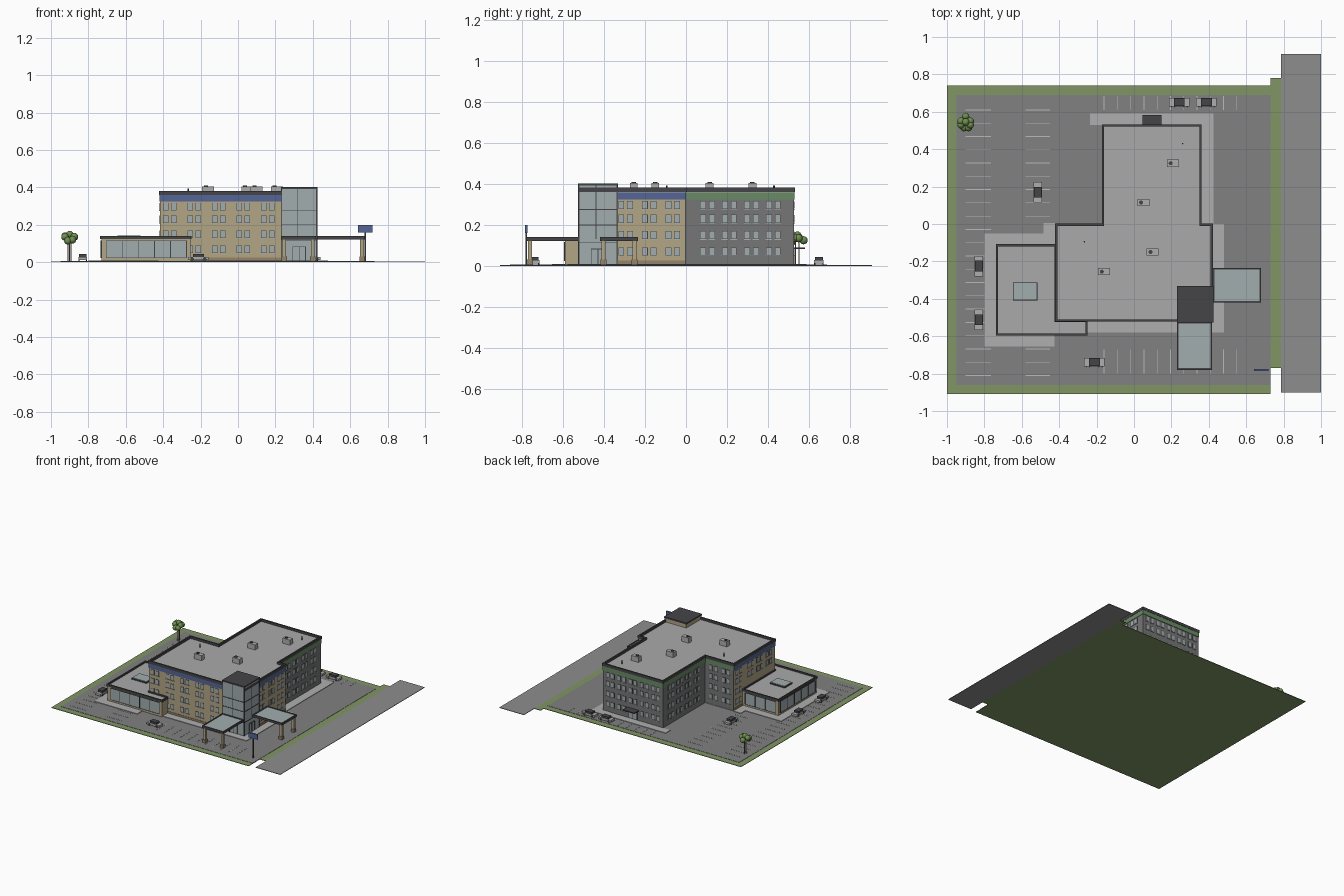
import bpy, bmesh, math
from mathutils import Vector, Matrix

if "Cube" in bpy.data.objects:
    bpy.data.objects.remove(bpy.data.objects["Cube"])

MATS = {}
COL = dict(tan=(.45, .38, .24), brown=(.30, .23, .14), grass=(.22, .30, .13), asphalt=(.22, .22, .22),
           walk=(.43, .43, .43), road=(.27, .27, .27), blue=(.09, .13, .30), green=(.14, .26, .13),
           glass=(.36, .42, .43), dark=(.06, .06, .065), wall=(.18, .18, .185), line=(.5, .5, .5),
           leaf=(.16, .27, .08), roof=(.40, .40, .40))


def finish(name, bm, col):
    me = bpy.data.meshes.new(name)
    bmesh.ops.recalc_face_normals(bm, faces=bm.faces)
    bm.to_mesh(me)
    bm.free()
    if col not in MATS:
        MATS[col] = bpy.data.materials.new(col)
        MATS[col].diffuse_color = (*COL[col], 1)
    me.materials.append(MATS[col])
    ob = bpy.data.objects.new(name, me)
    bpy.context.collection.objects.link(ob)
    return ob


def boxes(name, lst, col):
    """Many boxes (x0,x1,y0,y1,z0,z1) in one object."""
    bm = bmesh.new()
    for x0, x1, y0, y1, z0, z1 in lst:
        m = Matrix.Translation(((x0 + x1) / 2, (y0 + y1) / 2, (z0 + z1) / 2)) @ \
            Matrix.Diagonal((abs(x1 - x0), abs(y1 - y0), abs(z1 - z0), 1))
        bmesh.ops.create_cube(bm, size=1, matrix=m)
    return finish(name, bm, col)


def prism(name, pts, z0, z1, col):
    bm = bmesh.new()
    f = bm.faces.new([bm.verts.new((x, y, z0)) for x, y in pts])
    r = bmesh.ops.extrude_face_region(bm, geom=[f])
    bmesh.ops.translate(bm, vec=(0, 0, z1 - z0), verts=[v for v in r['geom'] if isinstance(v, bmesh.types.BMVert)])
    return finish(name, bm, col)


def ring(name, pts, t_out, t_in, z0, z1, col, closed=True):
    """Wall strip following an axis-aligned counter-clockwise outline."""
    n = len(pts)

    def off(i, t):
        a, b, c = (Vector(pts[(i + k) % n]) for k in (-1, 0, 1))
        if not closed:
            if i == 0: a = b - (c - b)
            if i == n - 1: c = b + (b - a)
        d0, d1 = (b - a).normalized(), (c - b).normalized()
        nrm = Vector((-d0.y, d0.x))
        if abs(d0.dot(d1)) < .5:
            nrm = nrm + Vector((-d1.y, d1.x))
        return b + nrm * t
    bm = bmesh.new()
    secs = []
    for i in range(n):
        o, q = off(i, -t_out), off(i, t_in)
        secs.append([bm.verts.new((*p, z)) for p, z in ((o, z0), (o, z1), (q, z1), (q, z0))])
    for i in range(n if closed else n - 1):
        s, e = secs[i], secs[(i + 1) % n]
        for k in range(4):
            bm.faces.new((s[k], s[(k + 1) % 4], e[(k + 1) % 4], e[k]))
    if not closed:
        bm.faces.new(secs[0])
        bm.faces.new(secs[-1])
    return finish(name, bm, col)


def rect(x0, x1, y0, y1):
    return [(x0, y0), (x1, y0), (x1, y1), (x0, y1)]


def panel(axis, pos, s, u0, u1, z0, z1, d):
    """Box lying on a wall whose normal is s*axis, standing out by d."""
    p, q = sorted((pos - s * .002, pos + s * d))
    return (u0, u1, p, q, z0, z1) if axis == 'y' else (p, q, u0, u1, z0, z1)


# --- site ---
boxes("lawn", [(-1, .73, -.91, .74, 0, .004), (.73, .785, -.77, .78, 0, .004)], 'grass')
boxes("parking_lot", [(-.95, .73, -.86, .69, .001, .006)], 'asphalt')
boxes("road", [(.785, 1, -.9, .91, 0, .004)], 'road')
boxes("sidewalk", [(-.8, -.425, -.655, -.05, .002, .010), (-.425, .48, -.58, 0, .002, .010),
                   (-.485, -.42, -.05, .005, .002, .010), (.3, .425, 0, .53, .002, .010),
                   (-.235, .425, .53, .59, .002, .010)], 'walk')
lines = []
for i in range(11):
    x = -.16 + .071 * i
    lines += [(x - .002, x + .002, a, b, .005, .0075) for a, b in ((.61, .685), (-.8, -.67))]
for i in range(21):
    y = -.81 + .071 * i
    lines.append((-.9, -.765, y - .002, y + .002, .005, .0075))
    if y > .03 or y < -.66:
        lines.append((-.58, -.45, y - .002, y + .002, .005, .0075))
boxes("parking_lines", lines, 'line')

# --- main building: tan front wing, grey back wing ---
outline = [(-.42, -.52), (.42, -.52), (.42, 0), (.36, 0), (.36, .53), (-.17, .53), (-.17, 0), (-.42, 0)]
boxes("front_wing", [(-.417, .417, -.517, -.004, .004, .362)], 'tan')
boxes("back_wing", [(-.167, .357, -.01, .527, .004, .362)], 'wall')
boxes("front_wing_back_cladding", [(-.417, .417, -.006, -.002, .004, .362)], 'wall')
prism("main_roof", outline, .358, .364, 'roof')
ring("parapet", outline, .002, .010, .360, .382, 'dark')
ring("blue_band", [(-.417, -.002), (-.417, -.517), (.417, -.517), (.417, -.002)], .003, .001, .325, .361, 'blue', False)
ring("green_band", [(.417, -.002), (.357, -.002), (.357, .527), (-.167, .527), (-.167, -.002), (-.417, -.002)],
     .003, .001, .325, .361, 'green', False)
ring("front_plinth", [(-.417, -.004), (-.417, -.517), (.417, -.517), (.417, -.004)], .003, .001, .004, .025, 'brown', False)

# --- windows in pairs on four floors ---
walls = [('y', -.517, -1, [-.365 + .131 * k for k in range(5)], 0),
         ('x', .417, 1, [-.295, -.18, -.065], 0), ('x', -.417, -1, [-.44, -.325, -.21], 2),
         ('x', -.417, -1, [-.06], 0), ('x', .357, 1, [.105, .212, .32, .427], 0),
         ('x', -.167, -1, [.105, .212, .32, .427], 0), ('y', -.002, 1, [-.35, -.24], 0),
         ('y', .527, 1, [-.105, -.005, .195, .295], 0), ('y', .527, 1, [.095], 1)]
frames, panes, sills = [], [], []
for ax, pos, s, us, first in walls:
    for u in us:
        for row in range(first, 4):
            z = .07 + .08 * row
            if z > .3: z = .298
            for c in (u - .0215, u + .0215):
                frames.append(panel(ax, pos, s, c - .0145, c + .0145, z - .02, z + .02, .0018))
                panes.append(panel(ax, pos, s, c - .012, c + .012, z - .0175, z + .0175, .0025))
                sills.append(panel(ax, pos, s, c - .016, c + .016, z - .023, z - .02, .005))
boxes("window_frames", frames, 'dark')
boxes("window_panes", panes, 'glass')
boxes("window_sills", sills, 'walk')

# --- glazed corner tower ---
tx0, tx1, ty0, ty1 = .232, .422, -.524, -.335
boxes("tower_glass", [(tx0, tx1, ty0, ty1, .004, .392)], 'glass')
boxes("tower_roof", [(tx0 - .003, tx1 + .003, ty0 - .003, ty1 + .003, .392, .403)], 'dark')
boxes("tower_back_wall", [(tx0 - .002, tx0 + .01, ty0 + .01, ty1, .36, .393), (tx0, tx1 - .01, ty1 - .01, ty1 + .002, .36, .393)], 'tan')
mull = []
for ax, pos, s, a, b in (('y', ty0, -1, tx0, tx1), ('x', tx1, 1, ty0, ty1)):
    for u in (a + .002, (a + b) / 2 - .01, b - .002):
        mull.append(panel(ax, pos, s, u - .002, u + .002, .13 if a < u - .01 < b - .02 else .004, .393, .003))
    for z in (.115, .2, .275):
        mull.append(panel(ax, pos, s, a, b, z - .002, z + .002, .003))
    m = (a + b) / 2
    for u in (m - .034, m, m + .034):
        mull.append(panel(ax, pos, s, u - .002, u + .002, .004, .085, .004))
    mull.append(panel(ax, pos, s, m - .036, m + .036, .081, .085, .004))
boxes("tower_mullions_and_doors", mull, 'dark')

# --- entrance canopies ---
cols, bases = [], []
for nm, r in (("front_canopy", (.23, .417, -.78, -.524)), ("side_canopy", (.422, .68, -.42, -.235))):
    x0, x1, y0, y1 = r
    ring(nm + "_frame", rect(*r), 0, .009, .122, .14, 'dark')
    boxes(nm + "_glass", [(x0 + .005, x1 - .005, y0 + .005, y1 - .005, .126, .136)], 'glass')
    cs = [(x0 + .017, y0 + .017), (x1 - .017, y0 + .017)] if nm[0] == 'f' else [(x1 - .017, y0 + .017), (x1 - .017, y1 - .017)]
    for cx, cy in cs:
        cols.append((cx - .010, cx + .010, cy - .010, cy + .010, .004, .125))
        bases.append((cx - .014, cx + .014, cy - .014, cy + .014, .004, .03))
boxes("canopy_columns", cols, 'tan')
boxes("canopy_column_bases", bases, 'brown')

# --- low annex ---
annex = [(-.735, -.595), (-.25, -.595), (-.25, -.515), (-.415, -.515), (-.415, -.11), (-.735, -.11)]
prism("annex_walls", [(-.731, -.591), (-.254, -.591), (-.254, -.515), (-.415, -.515), (-.415, -.114), (-.731, -.114)], .004, .128, 'tan')
prism("annex_roof", annex, .124, .13, 'roof')
ring("annex_parapet", annex, .002, .009, .124, .141, 'dark')
ag, am = [], []
for ax, pos, s, a, b, n in (('y', -.591, -1, -.705, -.275, 5), ('x', -.731, -1, -.57, -.135, 5), ('y', -.114, 1, -.705, -.44, 3)):
    ag.append(panel(ax, pos, s, a, b, .025, .116, .003))
    for i in range(n + 1):
        u = a + (b - a) * i / n
        am.append(panel(ax, pos, s, u - .002, u + .002, .025, .116, .005))
    am += [panel(ax, pos, s, a, b, z - .0015, z + .0015, .005) for z in (.025, .116)]
boxes("annex_glazing", ag, 'glass')
boxes("annex_mullions", am, 'dark')
boxes("skylight_curb", [(-.648, -.517, -.408, -.312, .128, .139)], 'dark')
boxes("skylight", [(-.644, -.521, -.404, -.316, .135, .143)], 'glass')

# --- rear door ---
boxes("rear_canopy", [(.045, .147, .525, .583, .082, .09)], 'dark')
boxes("rear_door", [(.06, .132, .525, .5295, .008, .075)], 'glass')
boxes("rear_door_frame", [(u - .002, u + .002, .525, .5305, .008, .077) for u in (.06, .096, .132)], 'dark')


# --- round bits ---
def cyl(bm, x, y, z0, z1, r, seg=12, rot=None):
    m = Matrix.Translation((x, y, (z0 + z1) / 2)) @ (rot or Matrix())
    bmesh.ops.create_cone(bm, cap_ends=True, segments=seg, radius1=r, radius2=r, depth=z1 - z0, matrix=m)


units = [(.208, .325), (.05, .115), (.1, -.15), (-.16, -.255)]
boxes("roof_units", [(x - .032, x + .032, y - .019, y + .019, .362, .404) for x, y in units], 'walk')
bm = bmesh.new()
for x, y in units:
    cyl(bm, x - .012, y, .402, .41, .011)
for x, y in ((.26, .43), (-.265, -.095)):
    cyl(bm, x, y, .362, .393, .004, 8)
finish("roof_fans_and_vents", bm, 'dark')

# --- cars ---
body, cabin = [], []
bm = bmesh.new()
for x, y, along_x in ((.242, .65, 1), (.387, .65, 1), (-.212, -.74, 1), (-.515, .17, 0), (-.83, -.225, 0), (-.83, -.512, 0)):
    h, w = (.055, .023) if along_x else (.023, .055)
    body.append((x - h, x + h, y - w, y + w, .012, .028))
    h2, w2 = (.029, .02) if along_x else (.02, .029)
    cabin.append((x - h2, x + h2, y - w2, y + w2, .026, .043))
    for a in (-.033, .033):
        for b in (-.02, .02):
            dx, dy = (a, b) if along_x else (b, a)
            cyl(bm, x + dx, y + dy, .0125, .0195, .010, 12, Matrix.Rotation(math.pi / 2, 4, 'X' if along_x else 'Y'))
finish("car_wheels", bm, 'dark')
boxes("car_bodies", body, 'walk')
boxes("car_cabins", cabin, 'dark')

# --- tree ---
bm, tr = bmesh.new(), bmesh.new()
for k, (x, y, z) in enumerate([(-.9, .545, .148), (-.925, .53, .135), (-.875, .53, .137), (-.91, .515, .115),
                               (-.885, .515, .12), (-.925, .55, .14), (-.875, .55, .135), (-.9, .575, .125)]):
    bmesh.ops.create_uvsphere(bm, u_segments=12, v_segments=8, radius=.02, matrix=Matrix.Translation((x, y, z)))
for x, y in ((-.908, .535), (-.892, .535), (-.9, .552)):
    cyl(tr, x, y, .003, .125, .003, 8)
ob = finish("tree_leaves", bm, 'leaf')
ob.data.polygons.foreach_set("use_smooth", [True] * len(ob.data.polygons))
finish("tree_trunks", tr, 'brown')

# --- roadside sign ---
boxes("sign_pole", [(.677, .685, -.785, -.777, .004, .197)], 'dark')
boxes("sign_panel", [(.641, .72, -.787, -.775, .16, .199)], 'blue')

for m in bpy.data.materials:
    if m.users and not m.is_grease_pencil:
        m.use_nodes = True
        m.node_tree.nodes["Principled BSDF"].inputs["Base Color"].default_value = m.diffuse_color
